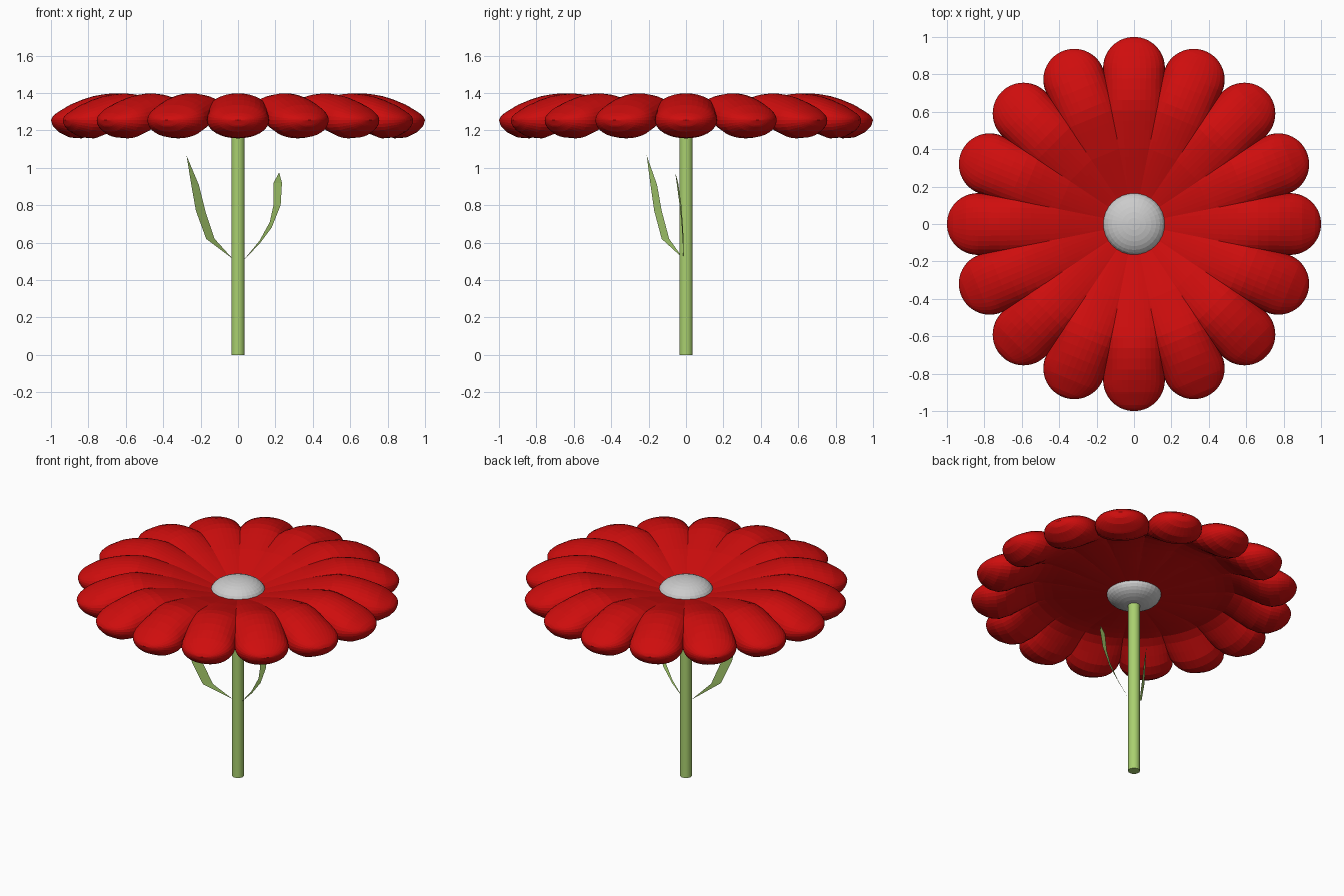
import bpy, bmesh, math
from mathutils import Matrix

if "Cube" in bpy.data.objects:
    bpy.data.objects.remove(bpy.data.objects["Cube"])


def material(name, rgb):
    m = bpy.data.materials.new(name)
    m.diffuse_color = (*rgb, 1)
    m.use_nodes = True
    m.node_tree.nodes["Principled BSDF"].inputs["Base Color"].default_value = m.diffuse_color
    return m


RED = material("petal_red", (0.62, 0.004, 0.004))
GREEN = material("leaf_green", (0.4, 0.63, 0.16))


def make_object(name, bm, mat=None):
    mesh = bpy.data.meshes.new(name)
    bm.to_mesh(mesh)
    bm.free()
    if mat:
        mesh.materials.append(mat)
    ob = bpy.data.objects.new(name, mesh)
    bpy.context.collection.objects.link(ob)
    return ob


def lookup(profile, r):
    """Linear interpolation along a (radius, height) profile."""
    for (r0, z0), (r1, z1) in zip(profile, profile[1:]):
        if r <= r1:
            t = max(0.0, (r - r0) / (r1 - r0))
            return z0 + t * (z1 - z0)
    return profile[-1][1]


# Petal profiles along the radius: upper surface, rim line, underside
TOP = [(.1, 1.248), (.17, 1.268), (.4, 1.343), (.6, 1.393), (.68, 1.4),
       (.8, 1.378), (.9, 1.336), (.97, 1.293), (.99, 1.275), (1, 1.255)]
MID = [(.1, 1.246), (.17, 1.259), (.4, 1.305), (.6, 1.32), (.8, 1.255), (1, 1.255)]
LOW = [(.1, 1.243), (.17, 1.25), (.4, 1.277), (.52, 1.29), (.6, 1.288), (.68, 1.252),
       (.76, 1.187), (.83, 1.157), (.9, 1.162), (.96, 1.192), (.99, 1.222), (1, 1.255)]

# Sixteen petals: a sphere with radial poles, stretched and bent to the profiles
for i in range(16):
    bm = bmesh.new()
    bmesh.ops.create_uvsphere(bm, u_segments=32, v_segments=40, radius=1,
                              matrix=Matrix.Rotation(math.pi / 2, 4, 'Y'))
    for v in bm.verts:
        u, s, w = v.co
        r = 0.835 + u * (0.165 if u > 0 else 0.735)
        half = math.sqrt(max(0.0, 1 - u * u))
        f = min(1.0, abs(w) / half) if half > 1e-3 else 0.0
        mid = lookup(MID, r)
        z = mid + f ** 0.95 * (lookup(TOP if w > 0 else LOW, r) - mid)
        v.co = (r, s * 0.165, z)
    bm.transform(Matrix.Rotation(i * math.tau / 16, 4, 'Z'))
    make_object(f"petal_{i + 1}", bm, RED)

# Flower centre
bm = bmesh.new()
bmesh.ops.create_uvsphere(bm, u_segments=32, v_segments=16, radius=1)
bm.transform(Matrix.Translation((0, 0, 1.25)) @ Matrix.Diagonal((.167, .167, .084, 1)))
make_object("flower_centre", bm)

# Stem
bm = bmesh.new()
bmesh.ops.create_cone(bm, cap_ends=True, segments=32, radius1=.036, radius2=.036, depth=1.22)
bm.transform(Matrix.Translation((0, 0, .61)))
stem = make_object("stem", bm, GREEN)
bpy.context.view_layer.objects.active = stem
stem.select_set(True)
bpy.ops.object.shade_smooth_by_angle()


def leaf(name, base, left, right, tip):
    """Flat strip between two edges, pointed at both ends."""
    bm = bmesh.new()
    b, t = bm.verts.new(base), bm.verts.new(tip)
    a = [bm.verts.new(p) for p in left]
    c = [bm.verts.new(p) for p in right]
    bm.faces.new((b, c[0], a[0]))
    for k in range(len(a) - 1):
        bm.faces.new((a[k], c[k], c[k + 1], a[k + 1]))
    bm.faces.new((a[-1], c[-1], t))
    make_object(name, bm, GREEN)


# Two leaves
leaf("left_leaf", (-.03, -.015, .515),
     [(-.17, -.13, .62), (-.225, -.17, .77), (-.25, -.19, .91)],
     [(-.125, -.09, .62), (-.175, -.13, .77), (-.21, -.155, .91)],
     (-.275, -.21, 1.065))
leaf("right_leaf", (.033, -.014, .51),
     [(.115, -.018, .61), (.17, -.024, .71), (.19, -.034, .8), (.19, -.05, .92)],
     [(.112, -.012, .59), (.18, -.016, .68), (.228, -.025, .8), (.235, -.042, .92)],
     (.22, -.058, .975))
